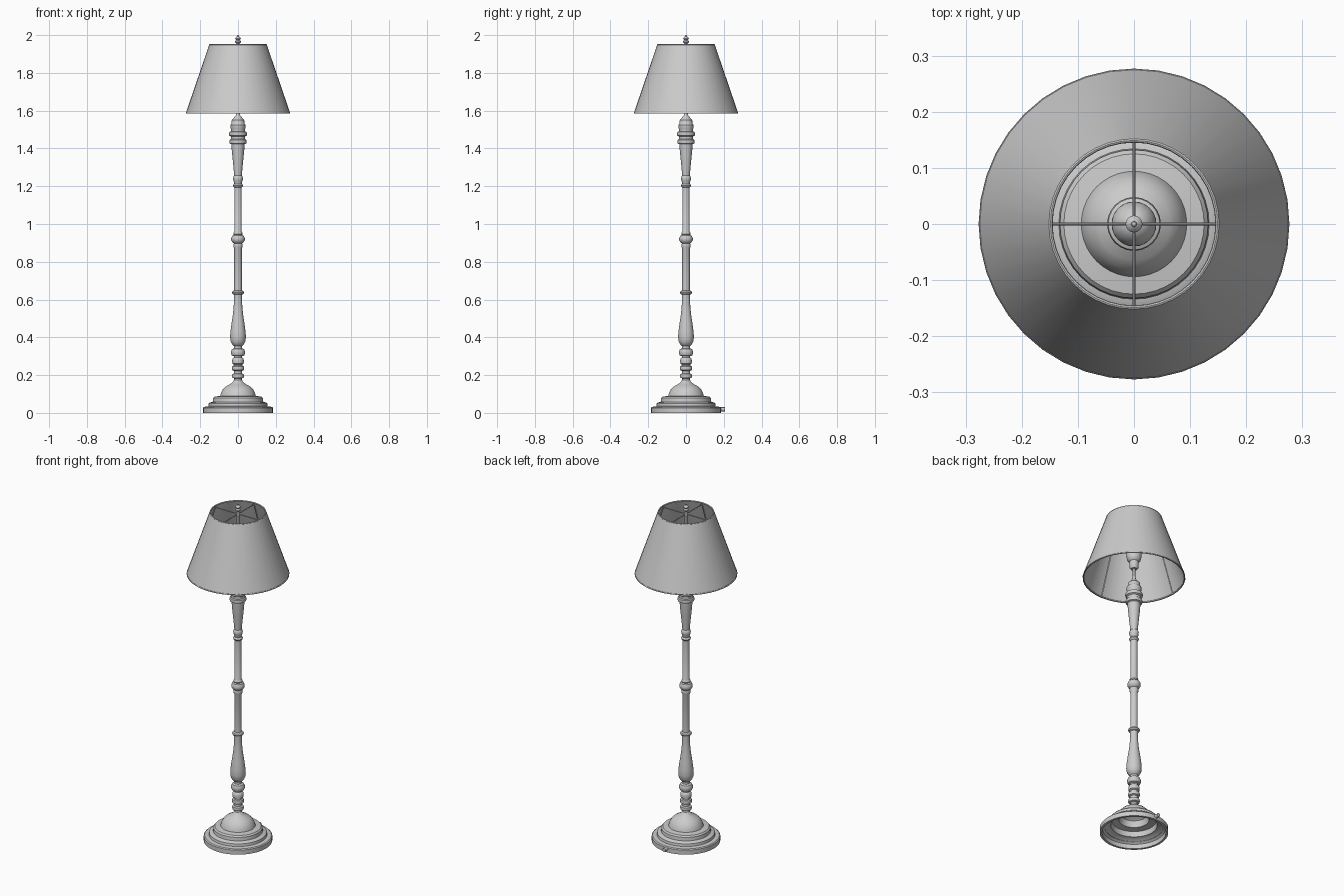
import bpy, bmesh, math
from mathutils import Vector


def smooth(ob, angle=35):
    bpy.ops.object.select_all(action='DESELECT')
    ob.select_set(True)
    bpy.context.view_layer.objects.active = ob
    bpy.ops.object.shade_smooth_by_angle(angle=math.radians(angle))
    return ob


def lathe(name, profile, seg=24, closed=False):
    """Revolve (radius, z) points around the z axis."""
    bm = bmesh.new()
    vs = [bm.verts.new((r, 0, z)) for r, z in profile]
    for a, b in zip(vs, vs[1:]):
        bm.edges.new((a, b))
    if closed:
        bm.edges.new((vs[-1], vs[0]))
    bmesh.ops.spin(bm, geom=bm.verts[:] + bm.edges[:], cent=(0, 0, 0), axis=(0, 0, 1),
                   angle=math.tau, steps=seg, use_duplicate=False)
    bmesh.ops.remove_doubles(bm, verts=bm.verts[:], dist=1e-5)
    bmesh.ops.recalc_face_normals(bm, faces=bm.faces[:])
    me = bpy.data.meshes.new(name)
    bm.to_mesh(me)
    bm.free()
    ob = bpy.data.objects.new(name, me)
    bpy.context.collection.objects.link(ob)
    return smooth(ob)


def rod(name, a, b, r, verts=8):
    a, b = Vector(a), Vector(b)
    d = b - a
    bpy.ops.mesh.primitive_cylinder_add(vertices=verts, radius=r, depth=d.length, location=(a + b) / 2)
    ob = bpy.context.object
    ob.name = name
    ob.rotation_euler = d.to_track_quat('Z', 'Y').to_euler()
    return smooth(ob)


def ring(name, r, z, thick):
    bpy.ops.mesh.primitive_torus_add(major_radius=r, minor_radius=thick, major_segments=40,
                                     minor_segments=8, location=(0, 0, z))
    bpy.context.object.name = name
    return smooth(bpy.context.object)


# Stepped base, hollow underneath
lathe("base", [
    (.185, 0), (.185, .027), (.18, .032), (.157, .034), (.155, .05), (.148, .055), (.134, .058),
    (.132, .078), (.125, .086), (.094, .09), (.09, .105), (.08, .124), (.064, .14), (.042, .152),
    (.028, .162), (.018, .178), (.0, .178),
    (.0, .14), (.04, .135), (.072, .115), (.082, .08), (.12, .076), (.125, .046),
    (.148, .042), (.17, .025), (.172, 0)], 40, closed=True)

# Lower turnings and vase
lathe("lower_turning", [
    (0, .165), (.02, .165), (.02, .183), (.03, .186), (.032, .195), (.03, .205), (.021, .209),
    (.021, .222), (.03, .226), (.033, .236), (.03, .246), (.023, .25), (.023, .257), (.03, .261),
    (.031, .277), (.028, .288), (.022, .293), (.022, .3), (.033, .304), (.037, .314), (.037, .326),
    (.032, .337), (.021, .342), (.021, .354), (.03, .361), (.039, .378), (.042, .4), (.04, .43),
    (.034, .475), (.027, .52), (.023, .56), (.021, .6), (.021, .626), (0, .626)])

# Straight shafts with ring joints
lathe("shafts", [
    (0, .62), (.021, .62), (.021, .626), (.029, .63), (.032, .637), (.029, .644), (.02, .648),
    (.02, .87), (.024, .88), (.024, .892), (.022, .898), (.03, .904), (.036, .914), (.036, .926),
    (.03, .938), (.022, .942), (.025, .948), (.022, .956), (.019, .962),
    (.019, 1.193), (.024, 1.197), (.027, 1.203), (.024, 1.209), (.021, 1.213), (0, 1.213)])

# Flared upper column and collars
lathe("upper_turning", [
    (0, 1.205), (.02, 1.205), (.02, 1.222), (.025, 1.23), (.026, 1.245), (.023, 1.253), (.02, 1.257),
    (.023, 1.29), (.028, 1.34), (.033, 1.39), (.035, 1.423), (.044, 1.427), (.046, 1.436),
    (.044, 1.445), (.038, 1.449), (.038, 1.463), (.046, 1.468), (.048, 1.478), (.046, 1.487),
    (.037, 1.491), (.037, 1.502), (.04, 1.508), (.04, 1.525), (.034, 1.533), (.033, 1.55),
    (.025, 1.558), (.018, 1.568), (.01, 1.578), (.009, 1.59), (0, 1.59)])

# Lamp holder inside the shade
rod("stem", (0, 0, 1.57), (0, 0, 1.95), .007, 12)
lathe("socket", [
    (0, 1.64), (.018, 1.64), (.024, 1.648), (.025, 1.685), (.036, 1.695), (.04, 1.71),
    (.04, 1.745), (.032, 1.765), (.018, 1.78), (0, 1.785)], 16)

# Shade wall with rim wires
lathe("shade", [(.277, 1.585), (.152, 1.95), (.148, 1.95), (.273, 1.585)], 40, closed=True)
ring("shade_top_rim", .149, 1.949, .004)
ring("shade_bottom_rim", .273, 1.588, .004)

# Four spokes and ribs
for i in range(4):
    c, s = round(math.cos(i * math.pi / 2)), round(math.sin(i * math.pi / 2))
    rod("spoke_%d" % i, (0, 0, 1.94), (.148 * c, .148 * s, 1.94), .003)
    rod("rib_%d" % i, (.149 * c, .149 * s, 1.94), (.271 * c, .271 * s, 1.588), .003)

# Finial
lathe("finial", [
    (0, 1.935), (.012, 1.935), (.012, 1.952), (.008, 1.956), (.015, 1.962), (.015, 1.968),
    (.008, 1.973), (.014, 1.978), (.015, 1.983), (.011, 1.989), (.005, 1.993), (.004, 1.998),
    (0, 2.0)], 16)

# Cable outlet at the back of the base
rod("cable_outlet", (0, .165, .019), (0, .207, .019), .011, 12)
